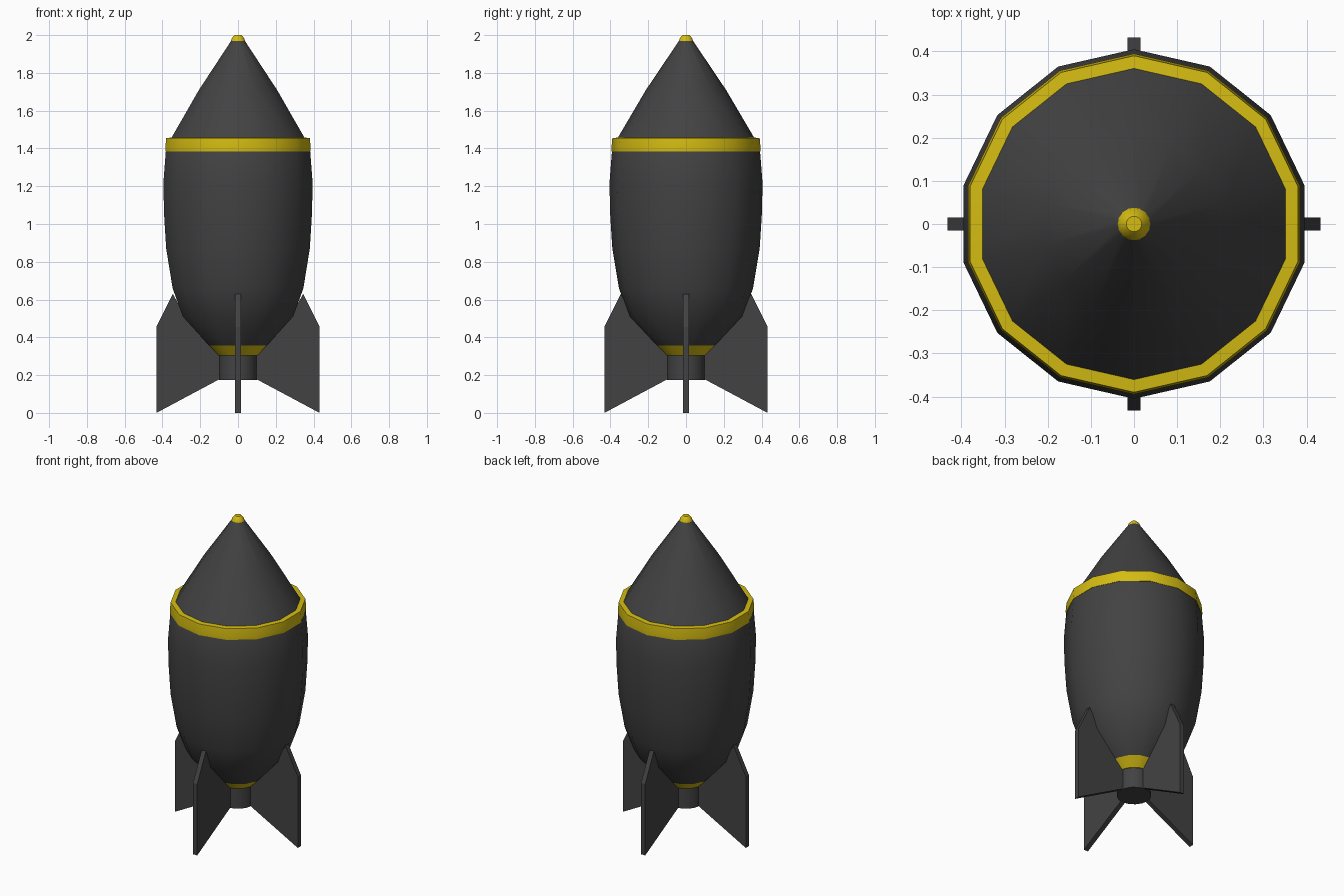
import bpy, bmesh, math

if "Cube" in bpy.data.objects:
    bpy.data.objects.remove(bpy.data.objects["Cube"])


def material(name, rgb):
    m = bpy.data.materials.new(name)
    m.diffuse_color = (*rgb, 1)
    m.use_nodes = True
    m.node_tree.nodes["Principled BSDF"].inputs["Base Color"].default_value = m.diffuse_color
    return m


grey = material("dark grey", (0.055, 0.055, 0.055))
yellow = material("yellow", (0.66, 0.50, 0.006))


def finish(bm, name, mat, smooth=None):
    bmesh.ops.recalc_face_normals(bm, faces=bm.faces)
    me = bpy.data.meshes.new(name)
    bm.to_mesh(me)
    bm.free()
    me.materials.append(mat)
    ob = bpy.data.objects.new(name, me)
    bpy.context.collection.objects.link(ob)
    if smooth:
        bpy.ops.object.select_all(action='DESELECT')
        ob.select_set(True)
        bpy.context.view_layer.objects.active = ob
        bpy.ops.object.shade_smooth_by_angle(angle=math.radians(smooth))
    return ob


def lathe(name, profile, mat, sides=14, closed=False):
    """Spin an (r, z) profile about z, with a vertex on the y axis."""
    bm = bmesh.new()
    rings = []
    for r, z in profile:
        rings.append([bm.verts.new((r * math.sin(math.tau * i / sides),
                                    r * math.cos(math.tau * i / sides), z))
                      for i in range(sides)])
    pairs = list(zip(rings, rings[1:]))
    if closed:
        pairs.append((rings[-1], rings[0]))
    for a, b in pairs:
        for i in range(sides):
            j = (i + 1) % sides
            bm.faces.new((a[i], a[j], b[j], b[i]))
    if not closed:
        bm.faces.new(rings[0])
        bm.faces.new(rings[-1])
    return finish(bm, name, mat, 35)


# main hull and nose cone
lathe("hull", [(0.155, 0.355), (0.30, 0.51), (0.355, 0.66), (0.39, 0.87),
               (0.402, 1.06), (0.405, 1.22), (0.392, 1.385), (0.365, 1.455)], grey)
lathe("nose_cone", [(0.365, 1.45), (0.212, 1.71), (0.037, 1.97)], grey)

# yellow trim
lathe("shoulder_band", [(0.355, 1.385), (0.394, 1.385), (0.395, 1.40),
                        (0.390, 1.455), (0.355, 1.458)], yellow, closed=True)
lathe("tail_band", [(0.105, 0.305), (0.157, 0.357)], yellow)
lathe("nose_tip", [(0.038, 1.968), (0.033, 1.983), (0.018, 2.0)], yellow, sides=16)

# exhaust nozzle
lathe("nozzle", [(0.10, 0.175), (0.10, 0.31)], grey, sides=16)

# four tail fins
outline = [(0.432, 0), (0.432, 0.455), (0.345, 0.63), (0.29, 0.53),
           (0.13, 0.34), (0.08, 0.30), (0.08, 0.188)]
for k in range(4):
    c, s = round(math.cos(k * math.pi / 2)), round(math.sin(k * math.pi / 2))
    bm = bmesh.new()
    sheets = [[bm.verts.new((r * c - t * s, r * s + t * c, z)) for r, z in outline]
              for t in (-0.015, 0.015)]
    for sheet in sheets:
        bm.faces.new(sheet)
    for i in range(len(outline)):
        j = (i + 1) % len(outline)
        bm.faces.new((sheets[0][i], sheets[0][j], sheets[1][j], sheets[1][i]))
    finish(bm, f"tail_fin_{k + 1}", grey)
